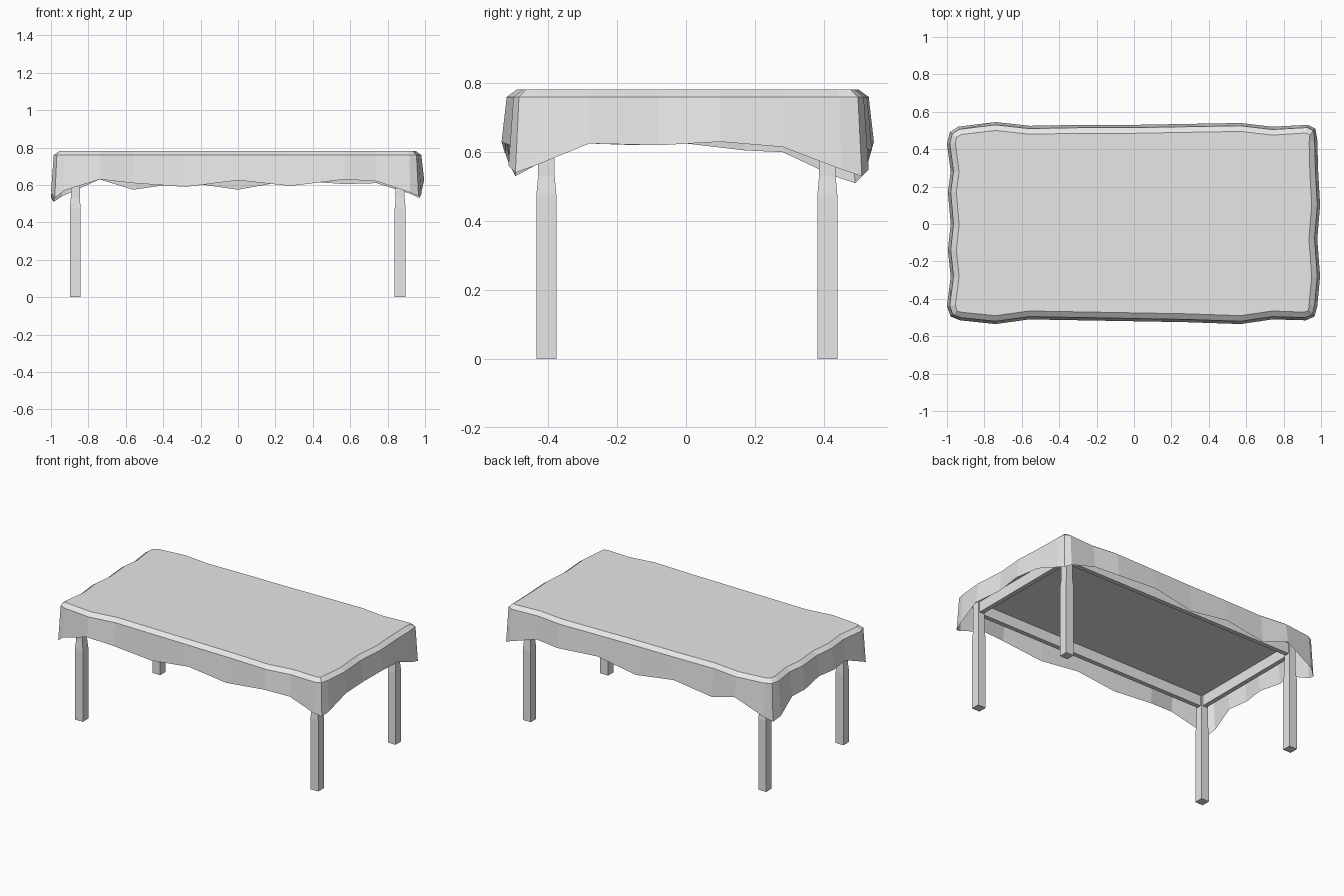
import bpy
import bmesh
from mathutils import Vector

cube = bpy.data.objects.get("Cube")
if cube:
    bpy.data.objects.remove(cube, do_unlink=True)

grey = bpy.data.materials.new("plain_grey")
grey.use_nodes = True
colour = (0.8, 0.8, 0.8, 1)
grey.diffuse_color = colour
grey.node_tree.nodes["Principled BSDF"].inputs["Base Color"].default_value = colour


def finish(name, bm):
    mesh = bpy.data.meshes.new(name)
    bmesh.ops.recalc_face_normals(bm, faces=bm.faces)
    bm.to_mesh(mesh)
    bm.free()
    mesh.materials.append(grey)
    obj = bpy.data.objects.new(name, mesh)
    bpy.context.scene.collection.objects.link(obj)
    return obj


def box(name, low, high):
    bm = bmesh.new()
    bmesh.ops.create_cube(bm, size=1)
    low, high = Vector(low), Vector(high)
    for v in bm.verts:
        v.co = (low + high) / 2 + v.co * (high - low)
    return finish(name, bm)


def square_stack(name, x, y, sections):
    """Square post lofted through (height, half width) sections."""
    bm = bmesh.new()
    rings = [[bm.verts.new((x + sx * w, y + sy * w, z))
              for sx, sy in ((-1, -1), (1, -1), (1, 1), (-1, 1))]
             for z, w in sections]
    bridge(bm, rings)
    bm.faces.new(rings[0])
    bm.faces.new(rings[-1])
    return finish(name, bm)


def bridge(bm, rings):
    for a, b in zip(rings, rings[1:]):
        n = len(a)
        for i in range(n):
            j = (i + 1) % n
            bm.faces.new((a[i], a[j], b[j], b[i]))


# Hem of the cloth, anticlockwise, in hundredths: x, y, height
front_hem = [(-93, -51.5, 57), (-74, -53.5, 63), (-56, -51, 61), (-28, -51.5, 59),
             (0, -52, 62.5), (28, -52.5, 59.5), (57, -53.5, 63), (74, -51, 62),
             (92, -51.5, 56)]
right_hem = [(96.5, -49.5, 54), (98, -44, 56), (99.5, -28, 62.5), (98, -8, 62),
             (99.5, 10, 63), (98.5, 28, 61.5), (98, 45, 55)]
back_hem = [(97, 51, 53), (93, 53, 55), (74, 52, 61), (57, 54, 60.5), (28, 53.5, 62.5),
            (0, 53, 57.5), (-28, 53, 61.5), (-56, 52.5, 57.5), (-74, 54.5, 63),
            (-94, 52, 54)]
left_hem = [(-98.5, 49, 51), (-100, 43, 53), (-98, 28, 60), (-99.5, 17, 60.5),
            (-98, 0, 62.5), (-99.5, -14, 62), (-98, -28, 62.5), (-100, -44, 56),
            (-98, -49.5, 53)]
hem = [Vector(p) / 100 for p in front_hem + right_hem + back_hem + left_hem]


def inset(p, amount, z):
    core = Vector((max(-0.9, min(0.9, p.x)), max(-0.43, min(0.43, p.y)), p.z))
    q = p - (p - core).normalized() * amount
    return (q.x, q.y, z)


# Tablecloth: draped skirt, bevelled rim and flat top
bm = bmesh.new()
rings = [[bm.verts.new(p) for p in hem],
         [bm.verts.new(inset(p, 0.015, 0.76)) for p in hem],
         [bm.verts.new(inset(p, 0.045, 0.782)) for p in hem]]
bridge(bm, rings)
bm.faces.new(rings[-1])
finish("tablecloth", bm)

# Table board under the cloth
box("table_board", (-0.93, -0.465, 0.715), (0.93, 0.475, 0.755))

# Legs with a slimmer neck, joined by rails
leg_sections = [(0, 0.029), (0.475, 0.029), (0.53, 0.024), (0.715, 0.024)]
for side, x in (("right", -0.87), ("left", 0.867)):
    for end, y in (("front", -0.405), ("back", 0.41)):
        square_stack(f"{end}_{side}_leg", x, y, leg_sections)
    box(f"{side}_rail", (x - 0.015, -0.385, 0.645), (x + 0.015, 0.39, 0.715))
for end, y in (("front", -0.405), ("back", 0.41)):
    box(f"{end}_rail", (-0.85, y - 0.015, 0.645), (0.847, y + 0.015, 0.715))
